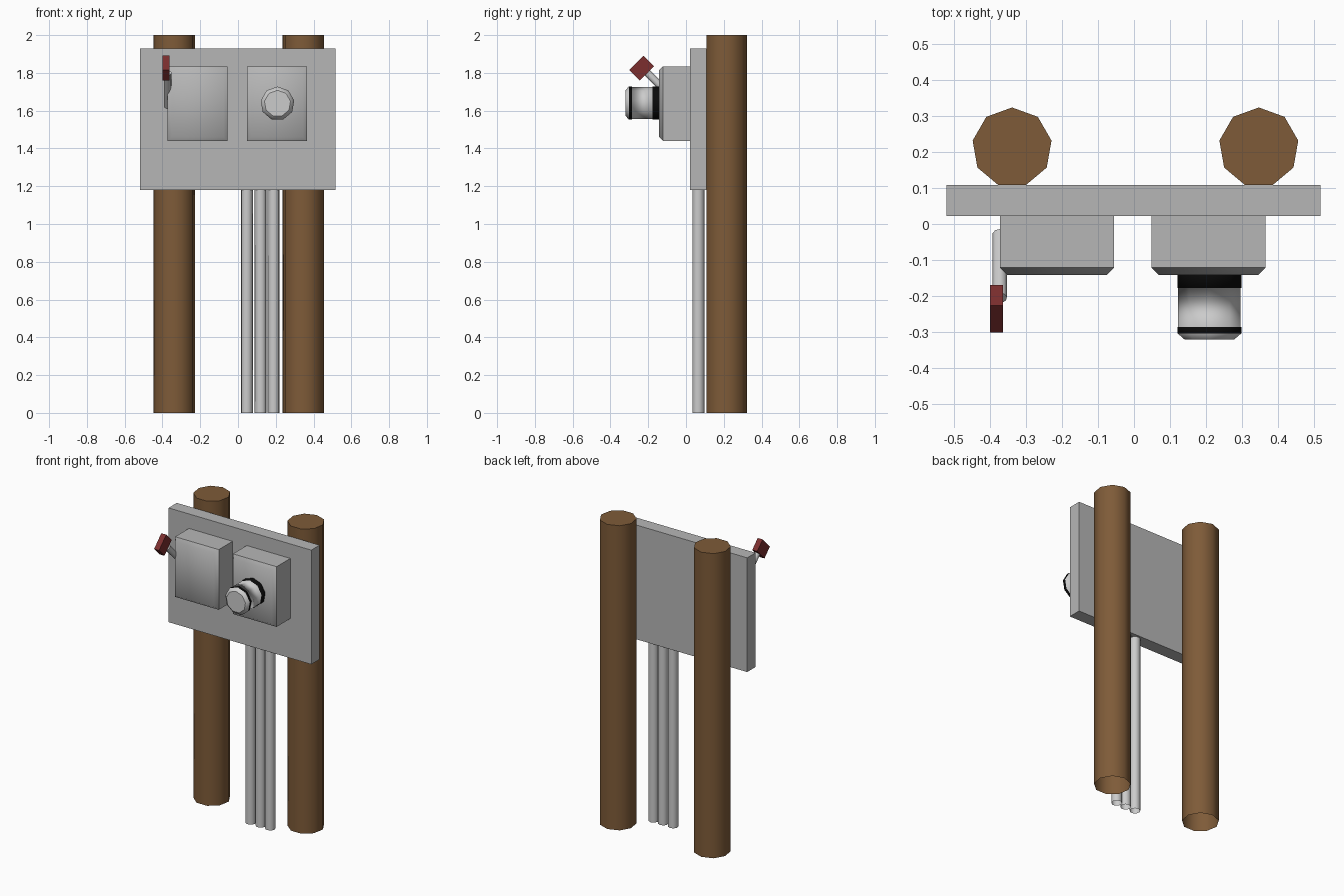
import bpy, bmesh
from math import radians, sin, cos, pi
from mathutils import Matrix, Vector

cube = bpy.data.objects.get("Cube")
if cube:
    bpy.data.objects.remove(cube)


def material(name, r, g, b):
    m = bpy.data.materials.new(name)
    m.use_nodes = True
    m.diffuse_color = (r, g, b, 1)
    m.node_tree.nodes["Principled BSDF"].inputs["Base Color"].default_value = (r, g, b, 1)
    return m


WOOD = material("brown wood", 0.21, 0.105, 0.04)
GREY = material("panel grey", 0.47, 0.47, 0.47)
LIGHT = material("light metal", 0.6, 0.6, 0.6)
BLACK = material("black rubber", 0.003, 0.003, 0.003)
RED = material("red grip", 0.2, 0.028, 0.028)


def finish(name, bm, mats):
    bmesh.ops.recalc_face_normals(bm, faces=bm.faces)
    mesh = bpy.data.meshes.new(name)
    bm.to_mesh(mesh)
    bm.free()
    for m in mats:
        mesh.materials.append(m)
    obj = bpy.data.objects.new(name, mesh)
    bpy.context.collection.objects.link(obj)
    return obj


def turned(name, profile, matrix, mats, sides=9, band_mats=None, open_start=False):
    """Sweep (radius, height) rings round local z, smooth sides and a flat cap."""
    bm = bmesh.new()
    rings = []
    for r, h in profile:
        angles = [pi / 2 + 2 * pi * i / sides for i in range(sides)]
        rings.append([bm.verts.new(matrix @ Vector((r * cos(a), r * sin(a), h))) for a in angles])
    for n, (low, high) in enumerate(zip(rings, rings[1:])):
        for i in range(sides):
            j = (i + 1) % sides
            f = bm.faces.new((low[i], low[j], high[j], high[i]))
            f.smooth = True
            f.material_index = band_mats[n] if band_mats else 0
    caps = [rings[-1]] if open_start else [rings[0], rings[-1]]
    for ring in caps:
        for e in bm.faces.new(ring).edges:
            e.smooth = False
    return finish(name, bm, mats)


def box(name, size, matrix, mat):
    bm = bmesh.new()
    bmesh.ops.create_cube(bm, size=1, matrix=matrix @ Matrix.Diagonal((*size, 1)))
    return finish(name, bm, [mat])


def at(x, y, z):
    return Matrix.Translation((x, y, z))


# Wooden posts, open underneath
for side, x in (("right", -0.338), ("left", 0.346)):
    turned(side + "_post", [(0.111, 0), (0.111, 2)], at(x, 0.212, 0), [WOOD], open_start=True)

# Backing board
box("mounting_board", (1.037, 0.086, 0.75), at(-0.0015, 0.065, 1.555), GREY)


# Housings with a chamfered front rim that blends into the front face
def housing(name, x):
    bm = bmesh.new()
    bmesh.ops.create_cube(bm, size=1, matrix=at(x, -0.06, 1.6375) @ Matrix.Diagonal((0.317, 0.164, 0.395, 1)))
    rim = [e for e in bm.edges if all(v.co.y < -0.1 for v in e.verts)]
    bmesh.ops.bevel(bm, geom=rim, offset=0.021, segments=1, affect='EDGES')
    bm.normal_update()
    for f in bm.faces:
        f.smooth = f.normal.y < -0.3
    for e in bm.edges:
        e.smooth = all(f.smooth for f in e.link_faces)
    finish(name, bm, [GREY])


housing("switch_box", -0.2135)
housing("socket_box", 0.2065)

# Socket on the front of the left housing, with two black bands
turned("socket", [(0.09, 0), (0.09, 0.038), (0.088, 0.038), (0.088, 0.145), (0.09, 0.145), (0.09, 0.163), (0.07, 0.18)],
       at(0.209, -0.14, 1.638) @ Matrix.Rotation(radians(90), 4, 'X'),
       [LIGHT, BLACK], band_mats=[1, 1, 0, 1, 1, 0])

# Conduits running to the ground
for n, x in enumerate((0.047, 0.12, 0.189)):
    turned("conduit_%d" % (n + 1), [(0.032, 0), (0.032, 1.19)], at(x, 0.065, 0), [LIGHT], open_start=True)

# Switch lever and grip, tilted forward and up
tilt = Matrix.Rotation(radians(45), 4, 'X')
turned("lever_arm", [(0.02, 0), (0.02, 0.25)], at(-0.372, -0.028, 1.623) @ tilt, [LIGHT])
box("lever_grip", (0.036, 0.106, 0.08), at(-0.381, -0.235, 1.825) @ tilt, RED)
